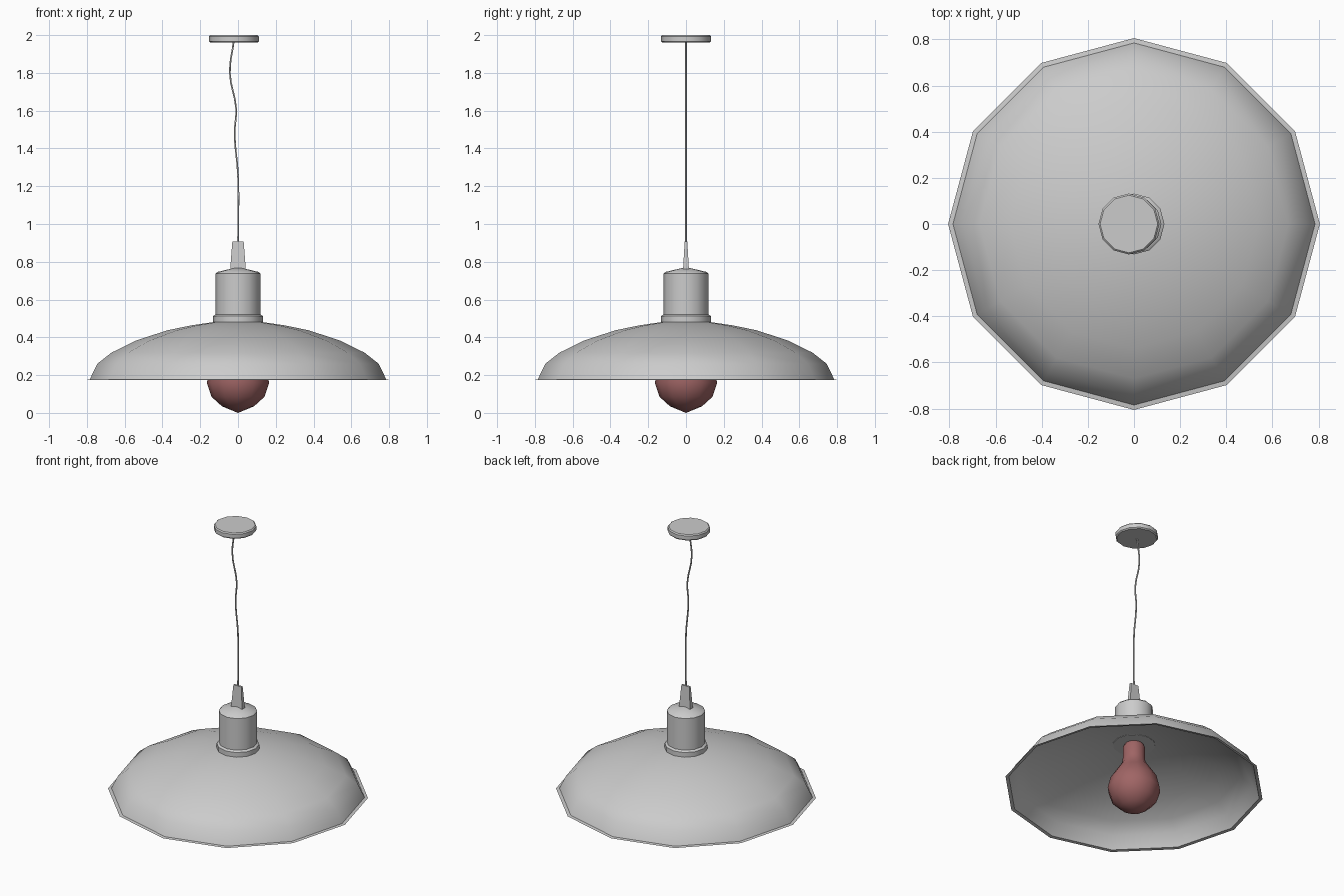
import bpy
import bmesh
import math

if "Cube" in bpy.data.objects:
    bpy.data.objects.remove(bpy.data.objects["Cube"])


def finish(name, bm, mat=None, angle=40):
    bmesh.ops.remove_doubles(bm, verts=bm.verts, dist=1e-5)
    bmesh.ops.recalc_face_normals(bm, faces=bm.faces)
    mesh = bpy.data.meshes.new(name)
    bm.to_mesh(mesh)
    bm.free()
    ob = bpy.data.objects.new(name, mesh)
    bpy.context.collection.objects.link(ob)
    if mat:
        mesh.materials.append(mat)
    bpy.ops.object.select_all(action='DESELECT')
    ob.select_set(True)
    bpy.context.view_layer.objects.active = ob
    bpy.ops.object.shade_smooth_by_angle(angle=math.radians(angle))
    return ob


def lathe(name, profile, x=0, sides=12, mat=None, angle=40):
    """Spin an (r, z) profile around a vertical axis."""
    bm = bmesh.new()
    verts = [bm.verts.new((r, 0, z)) for r, z in profile]
    edges = [bm.edges.new(p) for p in zip(verts, verts[1:])]
    bmesh.ops.spin(bm, geom=verts + edges, cent=(0, 0, 0), axis=(0, 0, 1),
                   angle=math.tau, steps=sides)
    ob = finish(name, bm, mat, angle)
    ob.location.x = x
    return ob


red = bpy.data.materials.new("bulb_red")
red.diffuse_color = (0.35, 0.13, 0.13, 1)
red.use_nodes = True
red.node_tree.nodes["Principled BSDF"].inputs["Base Color"].default_value = red.diffuse_color

# Ceiling plate, slightly off centre
lathe("ceiling_plate", [(0, 1.96), (0.125, 1.96), (0.132, 1.967),
                        (0.132, 1.993), (0.125, 2.0), (0, 2.0)], x=-0.022)

# Wide shade: thin open dome with a small flared rim
shade = lathe("shade", [(0, 0.485), (0.135, 0.48), (0.25, 0.463), (0.375, 0.437),
                        (0.54, 0.383), (0.67, 0.319), (0.745, 0.26),
                        (0.785, 0.177), (0.806, 0.174)])
if shade.data.polygons[0].normal.z < 0:
    shade.data.flip_normals()

# Lamp holder and its collar
lathe("socket_cap", [(0, 0.48), (0.119, 0.48), (0.119, 0.737), (0.11, 0.746), (0, 0.772)])
lathe("socket_collar", [(0, 0.478), (0.132, 0.478), (0.132, 0.512),
                        (0.119, 0.522), (0, 0.522)])

# Bulb
lathe("bulb", [(0, 0), (0.085, 0.035), (0.14, 0.085), (0.165, 0.16),
               (0.147, 0.235), (0.105, 0.3), (0.075, 0.345), (0.07, 0.38),
               (0.07, 0.455), (0.058, 0.48), (0, 0.482)], mat=red)

# Tapered cord grip
bm = bmesh.new()
bmesh.ops.create_cube(bm, size=1)
for v in bm.verts:
    top = v.co.z > 0
    v.co.x *= 0.06 if top else 0.084
    v.co.y *= 0.014 if top else 0.032
    v.co.z = 0.908 if top else 0.75
finish("cord_grip", bm, angle=30)

# Wavy hanging cord
curve = bpy.data.curves.new("cord", 'CURVE')
curve.dimensions = '3D'
curve.bevel_depth = 0.005
curve.bevel_resolution = 1
curve.resolution_u = 4
curve.use_fill_caps = True
path = [(-0.022, 1.97), (-0.043, 1.8), (-0.01, 1.61), (-0.018, 1.48), (0, 1.26), (0, 0.89)]
spline = curve.splines.new('BEZIER')
spline.bezier_points.add(len(path) - 1)
for p, (x, z) in zip(spline.bezier_points, path):
    p.co = (x, 0, z)
    p.handle_left_type = p.handle_right_type = 'AUTO'
bpy.context.collection.objects.link(bpy.data.objects.new("cord", curve))
